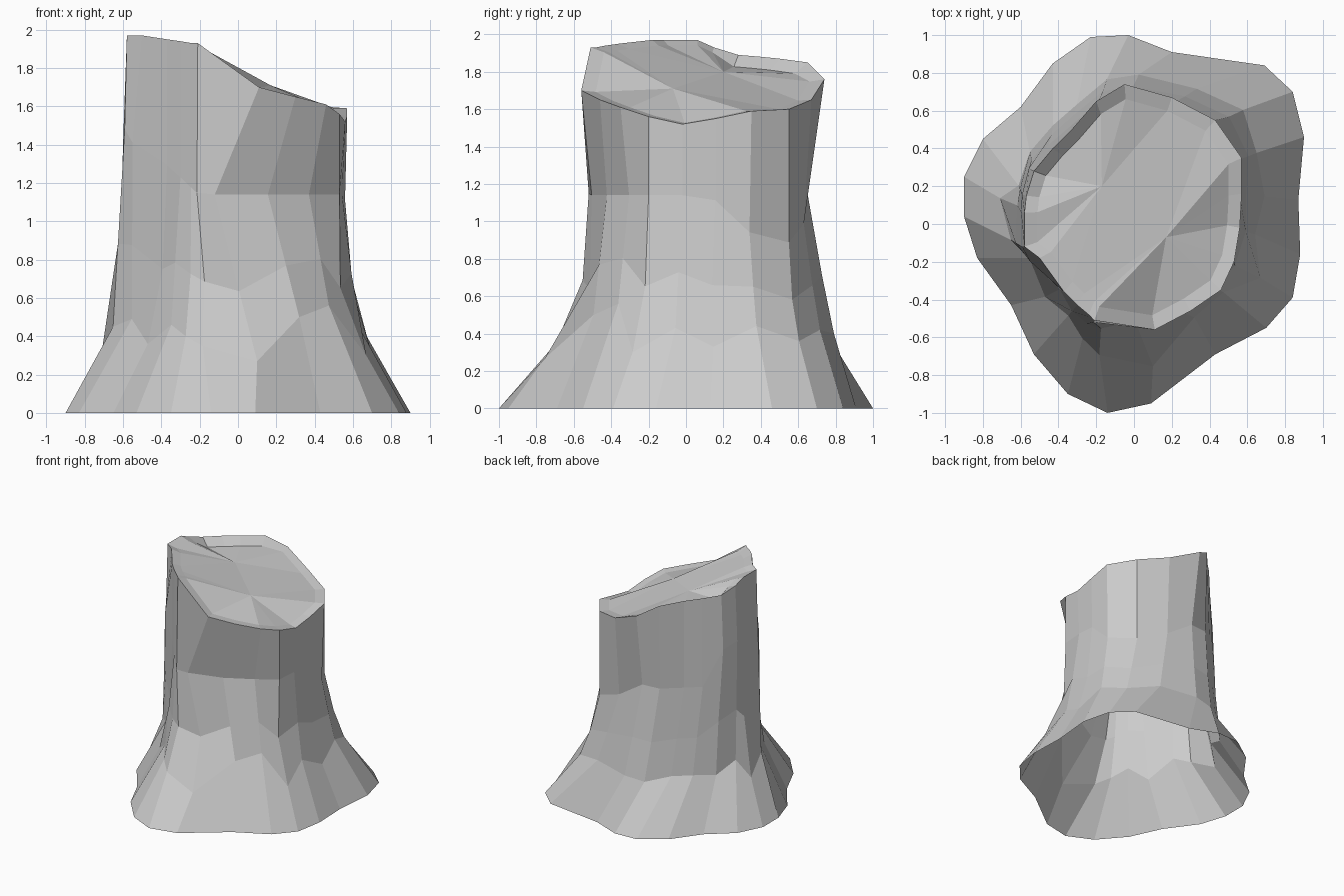
import bpy
import bmesh
from mathutils import Vector

default_cube = bpy.data.objects.get("Cube")
if default_cube:
    bpy.data.objects.remove(default_cube, do_unlink=True)

# Root outline on the ground, counter-clockwise: x, y, height of the root flare
ROOTS = [
    (-.14, -1, .35), (.09, -.95, .27), (.43, -.69, .5), (.7, -.55, .56),
    (.84, -.39, .3), (.88, -.16, .43), (.87, .13, .33), (.9, .46, .44),
    (.84, .7, .36), (.69, .84, .42), (.2, .91, .4), (-.03, 1, .38),
    (-.23, .99, .42), (-.43, .85, .42), (-.6, .62, .4), (-.8, .45, .48),
    (-.9, .25, .33), (-.9, .04, .45), (-.83, -.18, .49), (-.65, -.43, .36),
    (-.53, -.69, .46), (-.35, -.9, .4),
]

# Broken upper rim in the same order: x, y, z
RIM = [
    (-.21, -.51, 1.93), (.11, -.56, 1.7), (.3, -.46, 1.65), (.46, -.35, 1.61),
    (.53, -.2, 1.56), (.56, -.02, 1.52), (.57, .16, 1.55), (.57, .35, 1.59),
    (.43, .55, 1.6), (.2, .67, 1.65), (-.05, .74, 1.76), (-.2, .65, 1.85),
    (-.33, .5, 1.87), (-.43, .4, 1.88), (-.53, .28, 1.89), (-.57, .15, 1.93),
    (-.58, .06, 1.97), (-.58, -.12, 1.97), (-.5, -.18, 1.97), (-.37, -.36, 1.95),
    (-.3, -.43, 1.94), (-.24, -.48, 1.93),
]

# Girth of the trunk's waist compared with the rim, in the same order
WAIST = [1.02, .9, .92, .87, 1, .97, .98, .97, 1, .94, .88,
         .98, 1.03, 1.05, 1.05, 1.04, 1.03, 1.02, 1.1, 1, 1, 1.02]

# Sideways shift of the waist where the bark is split at the front
SPLIT = {1: -.22, 2: -.12, 3: -.03}

# Two low points in the middle of the sawn top
HUBS = [(.17, -.07, 1.71), (-.17, .2, 1.8)]


def flare_point(root, rim):
    """Top of a root: the taller the flare, the closer it lies to the trunk."""
    x, y, height = root
    point = Vector((x, y, 0)).lerp(Vector((rim[0], rim[1], 0)), height * 1.5 + .1)
    point.z = height
    return point


def waist_point(index, rim):
    """Middle of the trunk, higher on the tall side, lower at the back corner."""
    x, y, _ = rim
    girth = WAIST[index]
    rise = max(0, -x - .2) * .9 if y < .3 else 0
    sink = max(0, x + y - .7) * .9
    return Vector((x * girth + SPLIT.get(index, 0), y * girth, 1.14 + rise - sink))


def knee_point(flare, waist):
    """Bend between flare and waist, pulled in above low roots, mostly in front."""
    point = flare.lerp(waist, .42)
    pull = 1 - max(0, .45 - flare.z) * (1 - flare.y) * .65
    return Vector((point.x * pull, point.y * pull, point.z))


def lip_point(rim):
    """Inner edge of the rim, sunken along the back of the tall side."""
    x, y, z = rim
    drop = .05 if x < -.1 and y > .2 else .01
    inner_z = z + (1.73 - z) * .08 - drop
    return Vector((x * .88, y * .88 + .01, inner_z))


def add_ring(bm, points):
    return [bm.verts.new(p) for p in points]


def bridge(bm, lower, upper):
    """Join two rings with a band of faces."""
    count = len(lower)
    for i in range(count):
        j = (i + 1) % count
        bm.faces.new((lower[i], lower[j], upper[j], upper[i]))


def close_top(bm, ring, hubs):
    """Fan the ring to whichever hub is nearest."""
    def nearest(vert):
        return min(hubs, key=lambda hub: (hub.co - vert.co).length)

    for i, a in enumerate(ring):
        b = ring[(i + 1) % len(ring)]
        hub_a, hub_b = nearest(a), nearest(b)
        if hub_a is hub_b:
            bm.faces.new((a, b, hub_a))
        else:
            bm.faces.new((a, b, hub_b, hub_a))


# Trunk surface from the ground up, open underneath
flares = [flare_point(root, rim) for root, rim in zip(ROOTS, RIM)]
waists = [waist_point(i, rim) for i, rim in enumerate(RIM)]
knees = [knee_point(f, w) for f, w in zip(flares, waists)]
ground = [(x, y, 0) for x, y, _ in ROOTS]
lips = [lip_point(rim) for rim in RIM]

bm = bmesh.new()
rings = [add_ring(bm, pts) for pts in (ground, flares, knees, waists, RIM, lips)]
for lower, upper in zip(rings, rings[1:]):
    bridge(bm, lower, upper)
close_top(bm, rings[-1], add_ring(bm, HUBS))

mesh = bpy.data.meshes.new("tree_stump")
bm.to_mesh(mesh)
bm.free()

# Single plain grey material, flat shaded
grey = bpy.data.materials.new("plain_grey")
grey.use_nodes = True
colour = (.6, .6, .6, 1)
grey.diffuse_color = colour
for node in grey.node_tree.nodes:
    if node.type == "BSDF_PRINCIPLED":
        node.inputs["Base Color"].default_value = colour
mesh.materials.append(grey)

stump = bpy.data.objects.new("tree_stump", mesh)
bpy.context.collection.objects.link(stump)
